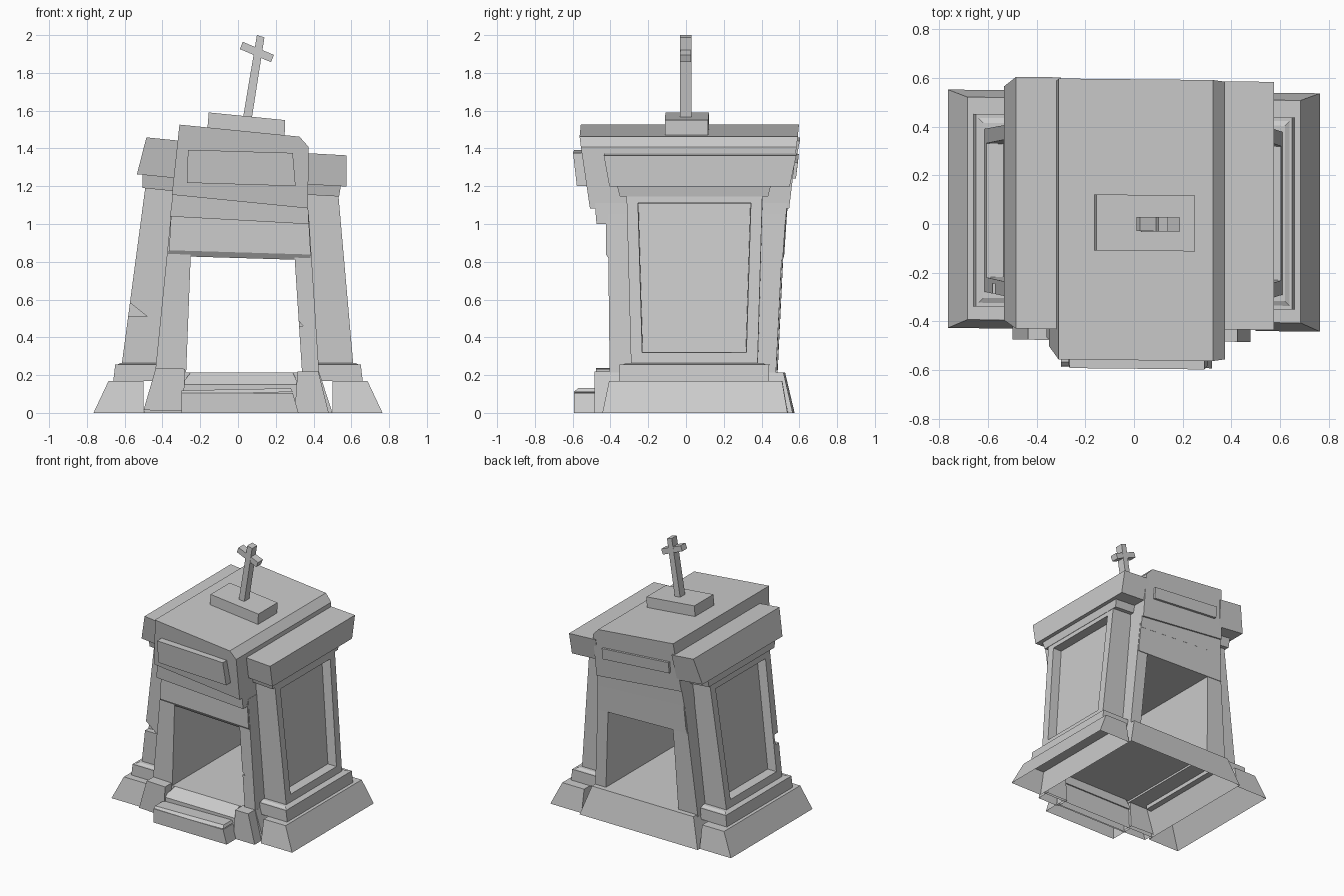
import bpy
import bmesh

default_cube = bpy.data.objects.get("Cube")
if default_cube:
    bpy.data.objects.remove(default_cube, do_unlink=True)

STONE = (0.6, 0.6, 0.6, 1)
SKEW = 0.01  # slight crookedness of the old stonework
stone = bpy.data.materials.new("grey_stone")
stone.use_nodes = True
stone.diffuse_color = STONE
stone.node_tree.nodes["Principled BSDF"].inputs["Base Color"].default_value = STONE


def block(name, x, y, z, lean=(0, 0), flare=(0, 0), sag=0,
          shoulder=0, panel=0, hollow=False):
    """Stone block between x, y and z limits.
    lean and flare shift its top edges in x and y, sag tips it down towards +x,
    shoulder bevels the top +x edge, panel is the x direction of a sunken panel,
    hollow leaves the underside open."""
    bm = bmesh.new()
    bmesh.ops.create_cube(bm, size=1)
    shoulder_verts = [v for v in bm.verts if v.co.x > 0 and v.co.z > 0]
    underside = min(bm.faces, key=lambda f: f.calc_center_median().z)
    for v in bm.verts:
        right, back, top = (c > 0 for c in v.co)
        v.co.x = x[right] + lean[right] * top
        v.co.y = y[back] + flare[back] * top - SKEW * v.co.x
        v.co.z = z[top] - sag * v.co.x
    bm.normal_update()
    if hollow:
        bmesh.ops.delete(bm, geom=[underside], context="FACES")
    if shoulder:
        edge = bm.edges.get(shoulder_verts)
        bmesh.ops.bevel(bm, geom=[edge], offset=shoulder, segments=1, affect="EDGES")
    if panel:
        # Flat frame first, then a steep reveal down to the panel
        face = max(bm.faces, key=lambda f: f.normal.x * panel)
        for thickness in (0.085, 0.004):
            bmesh.ops.inset_region(bm, faces=[face], thickness=thickness)
        bmesh.ops.translate(bm, verts=face.verts, vec=(-0.07 * panel, 0, 0))
    mesh = bpy.data.meshes.new(name)
    bm.to_mesh(mesh)
    bm.free()
    mesh.materials.append(stone)
    obj = bpy.data.objects.new(name, mesh)
    bpy.context.collection.objects.link(obj)
    return obj


def chip(target, **limits):
    """Break a wedge out of a part."""
    cutter = block("chip_cutter", **limits)
    cutter.hide_render = True
    modifier = target.modifiers.new("chip", "BOOLEAN")
    modifier.operation = "DIFFERENCE"
    modifier.solver = "EXACT"
    modifier.object = cutter
    bpy.context.view_layer.objects.active = target
    bpy.ops.object.modifier_apply(modifier=modifier.name)
    bpy.data.objects.remove(cutter, do_unlink=True)


def mirrored_block(name, inner, outer, taper, **options):
    """Matching blocks on both sides, tapering on their outer faces."""
    block("left_" + name, x=(inner, outer), lean=(0, -taper), **options)
    block("right_" + name, x=(-outer, -inner), lean=(taper, 0), **options)


# Base: side footings and stepped plinths
mirrored_block("footing", inner=0.5, outer=0.765, taper=0.08,
               y=(-0.435, 0.545), z=(0, 0.17), flare=(0.035, -0.03), hollow=True)
mirrored_block("plinth", inner=0.4, outer=0.66, taper=0.01,
               y=(-0.345, 0.445), z=(0.17, 0.255))
mirrored_block("plinth_cap", inner=0.4, outer=0.64, taper=0.02,
               y=(-0.33, 0.43), z=(0.255, 0.265), flare=(0.02, -0.02))

# Base: middle floor, sloped threshold, front feet and step
block("floor", x=(-0.5, 0.5), y=(-0.4, 0.57), z=(0, 0.215),
      lean=(0.07, -0.07), flare=(0, -0.05), hollow=True)
block("threshold", x=(-0.3, 0.32), y=(-0.47, -0.4), z=(0, 0.15), hollow=True)
block("threshold_slope", x=(-0.3, 0.32), y=(-0.47, -0.39), z=(0.15, 0.215),
      lean=(0.05, -0.03), flare=(0.07, 0))
block("right_foot", x=(-0.5, -0.29), y=(-0.48, -0.38), z=(0, 0.225),
      lean=(0.065, 0.01), sag=0.03, hollow=True)
block("left_foot", x=(0.3, 0.48), y=(-0.48, -0.38), z=(0, 0.22),
      lean=(0.015, -0.055), hollow=True)
block("step", x=(-0.3, 0.32), y=(-0.59, -0.46), z=(0, 0.105),
      lean=(0, -0.03), hollow=True)
block("step_top", x=(-0.3, 0.29), y=(-0.59, -0.46), z=(0.105, 0.125),
      lean=(0, -0.01), flare=(0.02, 0), sag=-0.02)

# Side pillars with sunken panels
right_pillar = block("right_pillar", x=(-0.615, -0.4), y=(-0.285, 0.385), z=(0.26, 1.2),
                     lean=(0.125, 0.08), flare=(-0.025, 0.025), panel=-1)
block("left_pillar", x=(0.4, 0.61), y=(-0.285, 0.385), z=(0.26, 1.17),
      lean=(-0.06, -0.08), flare=(-0.025, 0.025), panel=1)
chip(right_pillar, x=(-0.7, -0.48), y=(-0.4, -0.25), z=(0.51, 0.67), lean=(0, -0.2))

# Passage walls, running from front to back
block("right_wall", x=(-0.44, -0.275), y=(-0.4, 0.48), z=(0.2, 1.1),
      lean=(0.09, 0.035), flare=(-0.01, 0.045))
left_wall = block("left_wall", x=(0.34, 0.43), y=(-0.4, 0.48), z=(0.2, 1.05),
                  lean=(-0.055, -0.055), flare=(-0.01, 0.042))
chip(left_wall, x=(0.2, 0.345), y=(-0.5, -0.34), z=(0.46, 0.55), lean=(0, -0.08))

# Stacked lintel over the opening
block("lintel_bevel", x=(-0.375, 0.385), y=(-0.4, 0.516), z=(0.82, 0.85),
      lean=(0.01, 0), flare=(-0.02, 0.002), sag=0.03)
block("lintel", x=(-0.365, 0.385), y=(-0.42, 0.518), z=(0.85, 1.03),
      lean=(0.01, -0.01), flare=(0, 0.012), sag=0.03)
block("lintel_moulding", x=(-0.36, 0.375), y=(-0.47, 0.53), z=(1.02, 1.14),
      lean=(0.015, -0.005), flare=(-0.01, 0.01), sag=0.055)

# Roof block with a bevelled shoulder, and its raised plaques
block("roof_block", x=(-0.35, 0.37), y=(-0.505, 0.55), z=(1.12, 1.495),
      lean=(0.04, 0.005), flare=(-0.055, 0.045), sag=0.1, shoulder=0.05)
block("front_plaque", x=(-0.27, 0.305), y=(-0.575, -0.48), z=(1.21, 1.385),
      lean=(0.005, -0.015), flare=(-0.02, 0), sag=0.03)
block("back_plaque", x=(-0.27, 0.295), y=(0.5, 0.585), z=(1.265, 1.35),
      flare=(0, 0.01), sag=0.08)

# Side cornices with trim below
block("right_cornice", x=(-0.535, -0.32), y=(-0.4, 0.56), z=(1.21, 1.41),
      lean=(0.05, 0.02), flare=(-0.035, 0.04), sag=0.1)
block("left_cornice", x=(0.35, 0.575), y=(-0.4, 0.555), z=(1.23, 1.395),
      flare=(-0.03, 0.035), sag=0.055)
block("right_trim", x=(-0.505, -0.33), y=(-0.345, 0.44), z=(1.14, 1.21),
      flare=(-0.015, 0.015), sag=0.1)
block("left_trim", x=(0.34, 0.535), y=(-0.345, 0.44), z=(1.175, 1.235),
      lean=(0, 0.01), flare=(-0.015, 0.015), sag=0.055)

# Leaning cross on its pedestal
block("pedestal", x=(-0.165, 0.245), y=(-0.11, 0.12), z=(1.45, 1.575),
      lean=(0.01, 0.005), sag=0.1)
block("cross_post", x=(0.025, 0.07), y=(-0.03, 0.03), z=(1.56, 2.03),
      lean=(0.075, 0.07), sag=0.3)
block("cross_arm", x=(0.01, 0.175), y=(-0.029, 0.029), z=(1.93, 1.975),
      lean=(0.015, 0.015), sag=0.42)
